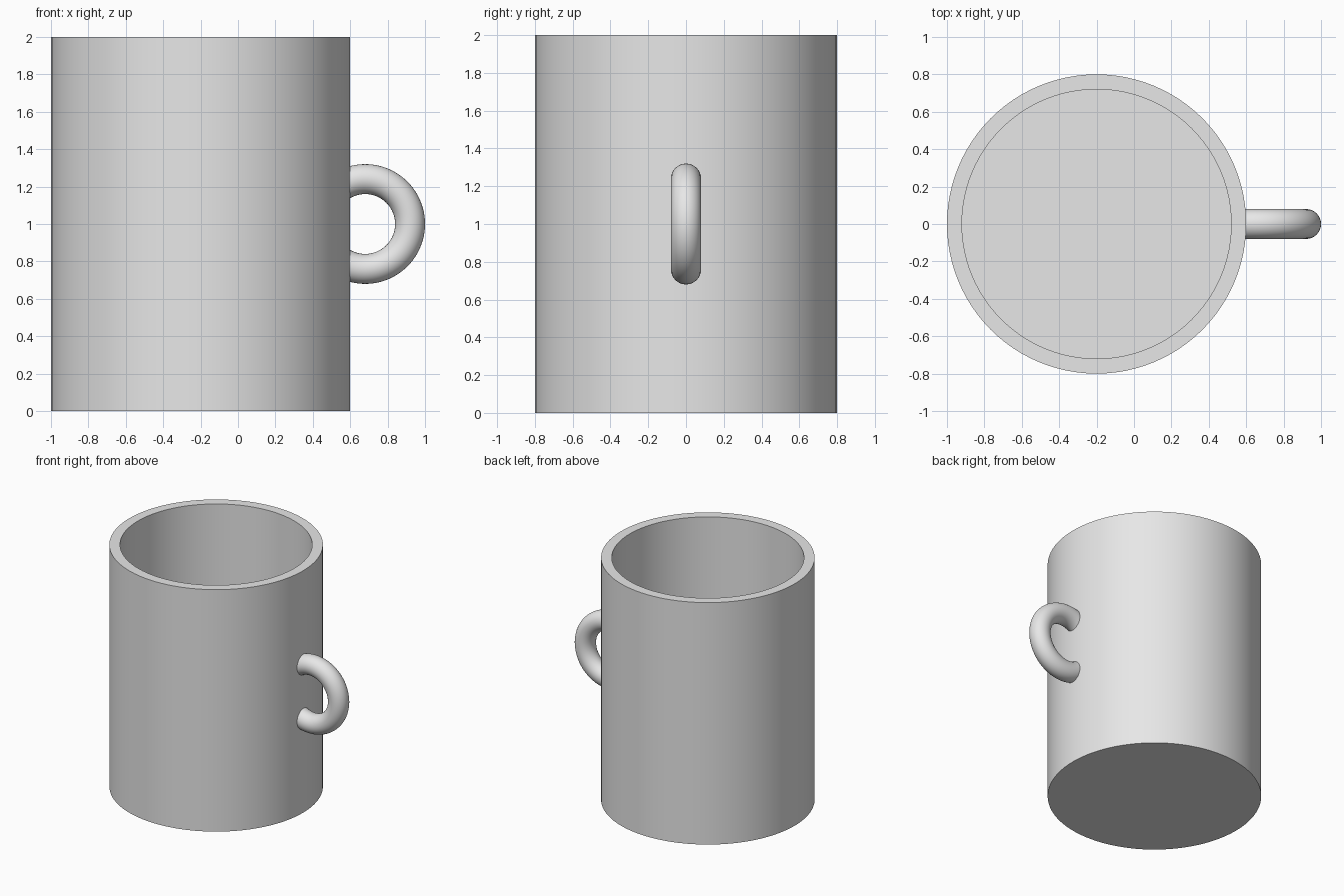
import bpy
import bmesh
import math
from mathutils import Matrix, Vector

default_cube = bpy.data.objects.get("Cube")
if default_cube:
    bpy.data.objects.remove(default_cube, do_unlink=True)

CENTRE_X = -0.2
OUTER, INNER = 0.8, 0.72
HEIGHT, FLOOR = 2.0, 0.08

# Single plain grey
grey = bpy.data.materials.new("plain_grey")
grey.use_nodes = True
colour = (0.8, 0.8, 0.8, 1)
grey.diffuse_color = colour
grey.node_tree.nodes["Principled BSDF"].inputs["Base Color"].default_value = colour


def finish(obj):
    """Give the part its colour and smooth shading with sharp edges."""
    obj.data.materials.clear()
    obj.data.materials.append(grey)
    bpy.ops.object.select_all(action="DESELECT")
    obj.select_set(True)
    bpy.context.view_layer.objects.active = obj
    bpy.ops.object.shade_smooth_by_angle(angle=math.radians(30))


# Cup body: wall and floor profile spun around the cup's axis
profile = [(0, 0), (OUTER, 0), (OUTER, HEIGHT), (INNER, HEIGHT), (INNER, FLOOR), (0, FLOOR)]
bm = bmesh.new()
points = [bm.verts.new((CENTRE_X + r, 0, z)) for r, z in profile]
edges = [bm.edges.new(pair) for pair in zip(points, points[1:])]
bmesh.ops.spin(bm, geom=points + edges, cent=(CENTRE_X, 0, 0), axis=(0, 0, 1),
               angle=math.tau, steps=96, use_merge=True)
bmesh.ops.remove_doubles(bm, verts=bm.verts, dist=0.0001)
bmesh.ops.recalc_face_normals(bm, faces=bm.faces)
mesh = bpy.data.meshes.new("cup_body")
bm.to_mesh(mesh)
bm.free()
body = bpy.data.objects.new("cup_body", mesh)
bpy.context.collection.objects.link(body)
finish(body)

# Handle: upright ring trimmed off inside the thickness of the wall
bpy.ops.mesh.primitive_torus_add(major_radius=0.24, minor_radius=0.08,
                                 major_segments=96, minor_segments=32)
handle = bpy.context.object
handle.name = handle.data.name = "handle"
handle.data.transform(Matrix.Translation((0.68, 0, 1)) @ Matrix.Rotation(math.pi / 2, 4, "X"))
bm = bmesh.new()
bm.from_mesh(handle.data)
cut = bmesh.ops.bisect_plane(bm, geom=bm.verts[:] + bm.edges[:] + bm.faces[:],
                             plane_co=Vector((0.56, 0, 0)), plane_no=Vector((1, 0, 0)),
                             clear_inner=True)
bmesh.ops.holes_fill(bm, edges=[e for e in bm.edges if e.is_boundary])
bmesh.ops.recalc_face_normals(bm, faces=bm.faces)
bm.to_mesh(handle.data)
bm.free()
finish(handle)
